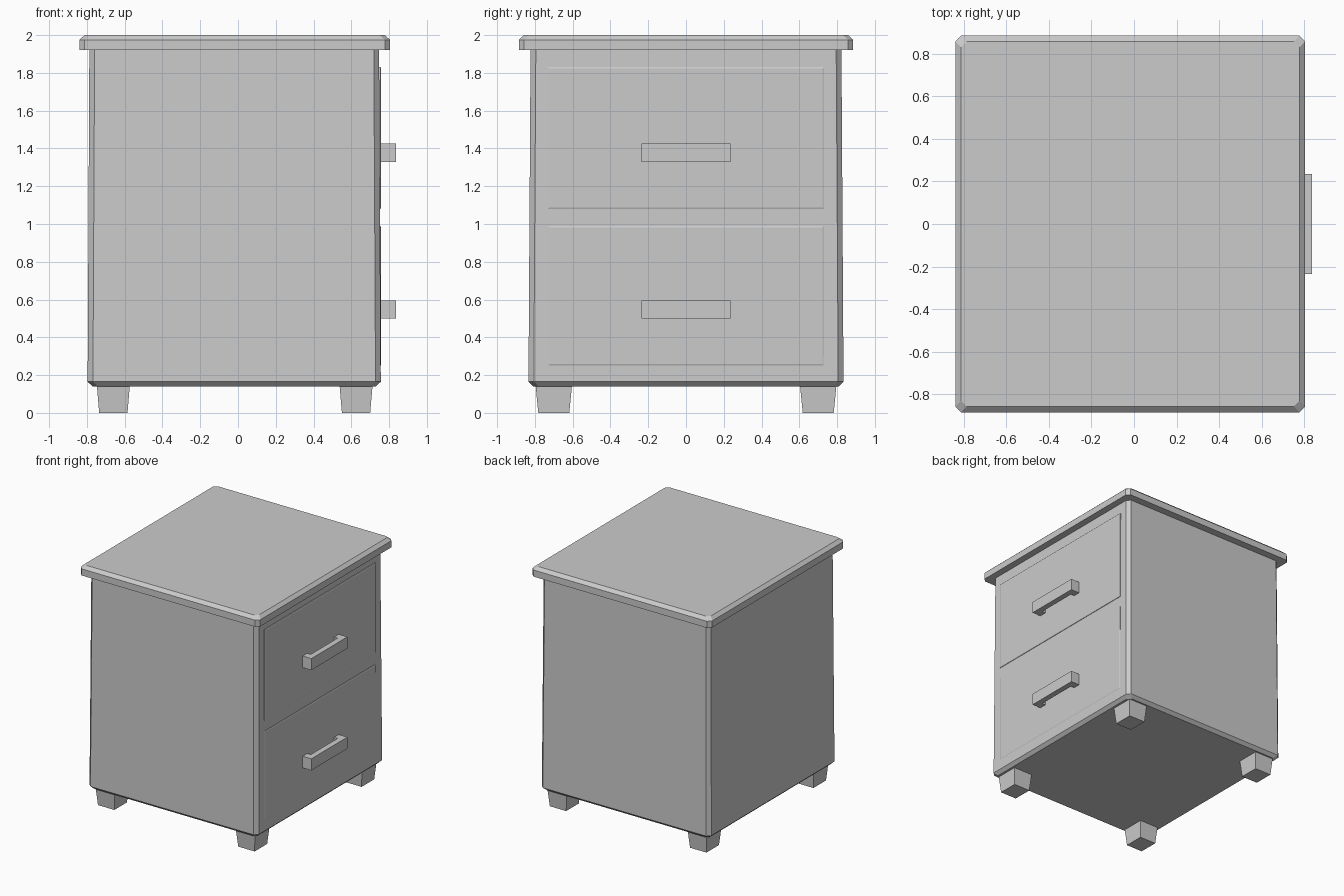
import bpy
import bmesh

if "Cube" in bpy.data.objects:
    bpy.data.objects.remove(bpy.data.objects["Cube"], do_unlink=True)

grey = bpy.data.materials.new("plain grey")
grey.use_nodes = True
colour = (0.6, 0.6, 0.6, 1)
grey.diffuse_color = colour
grey.node_tree.nodes["Principled BSDF"].inputs["Base Color"].default_value = colour


def finish(name, bm):
    bmesh.ops.recalc_face_normals(bm, faces=bm.faces)
    mesh = bpy.data.meshes.new(name)
    bm.to_mesh(mesh)
    bm.free()
    mesh.materials.append(grey)
    obj = bpy.data.objects.new(name, mesh)
    bpy.context.collection.objects.link(obj)
    return obj


def loft(name, centre, rings, cut=0):
    """Stack rectangles (half x, half y, z), with corners cut off by a chamfer."""
    bm = bmesh.new()
    loops = []
    for hx, hy, z in rings:
        pts = []
        for sx, sy in ((1, 1), (-1, 1), (-1, -1), (1, -1)):
            pair = [(sx * hx, sy * (hy - cut)), (sx * (hx - cut), sy * hy)]
            if sx * sy < 0:
                pair.reverse()
            pts += pair if cut else pair[:1]
        loops.append([bm.verts.new((centre[0] + x, centre[1] + y, z)) for x, y in pts])
    for low, high in zip(loops, loops[1:]):
        for i in range(len(low)):
            j = (i + 1) % len(low)
            bm.faces.new((low[i], low[j], high[j], high[i]))
    bm.faces.new(loops[0])
    bm.faces.new(loops[-1])
    return finish(name, bm)


# Cabinet body tapers slightly upward and has chamfered lower and upright edges
loft("cabinet_body", (-0.02, 0),
     [(0.75, 0.808, 0.14), (0.776, 0.834, 0.165), (0.767, 0.823, 1.92)], 0.028)

# Overhanging top with a chamfered upper rim
loft("table_top", (-0.0175, 0),
     [(0.822, 0.885, 1.92), (0.822, 0.885, 1.975), (0.795, 0.858, 2.0)], 0.027)

# Four tapered feet
for side_x, x in (("left", 0.625), ("right", -0.66)):
    for side_y, y in (("front", -0.7), ("back", 0.7)):
        loft(f"{side_y}_{side_x}_foot", (x, y),
             [(0.075, 0.082, 0), (0.087, 0.096, 0.142)])


def drawer(name, z0, z1, face_x):
    """Thin front plate with a narrow bevelled rim, facing +x."""
    bm = bmesh.new()
    loops = []
    for x, inset in ((face_x - 0.02, 0), (face_x - 0.003, 0), (face_x, 0.008)):
        y = 0.73 - inset
        loops.append([bm.verts.new((x, a, b)) for a, b in
                      ((-y, z0 + inset), (y, z0 + inset), (y, z1 - inset), (-y, z1 - inset))])
    for back, front in zip(loops, loops[1:]):
        for i in range(4):
            j = (i + 1) % 4
            bm.faces.new((back[i], back[j], front[j], front[i]))
    bm.faces.new(loops[0])
    bm.faces.new(loops[-1])
    finish(name, bm)


def handle(name, z):
    """U-shaped pull extruded upward from its plan outline."""
    bm = bmesh.new()
    back, inner, outer, y, gap = 0.745, 0.79, 0.837, 0.236, 0.175
    plan = [(back, -y), (outer, -y), (outer, y), (back, y),
            (back, gap), (inner, gap), (inner, -gap), (back, -gap)]
    face = bm.faces.new([bm.verts.new((px, py, z - 0.048)) for px, py in plan])
    out = bmesh.ops.extrude_face_region(bm, geom=[face])
    verts = [v for v in out["geom"] if isinstance(v, bmesh.types.BMVert)]
    bmesh.ops.translate(bm, vec=(0, 0, 0.096), verts=verts)
    finish(name, bm)


# Two drawers with their pulls
for level, low, high, pull in (("lower", 0.25, 0.99, 0.547), ("upper", 1.08, 1.83, 1.377)):
    drawer(level + "_drawer_front", low, high, 0.758)
    handle(level + "_drawer_handle", pull)
